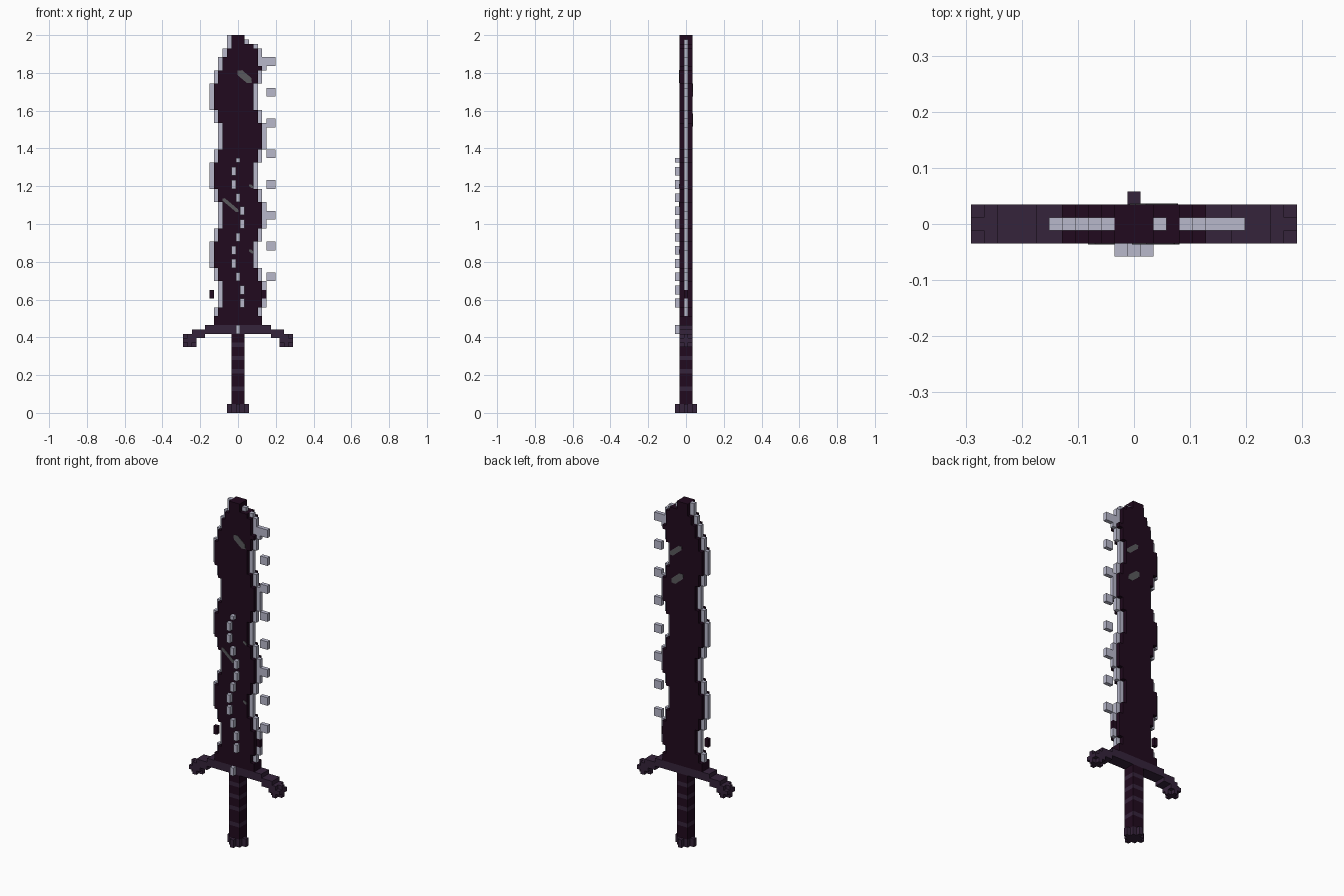
import bpy, bmesh, math
from mathutils import Vector

cube = bpy.data.objects.get("Cube")
if cube:
    bpy.data.objects.remove(cube, do_unlink=True)

V = 2 / 86  # size of one block


def material(name, rgb):
    m = bpy.data.materials.new(name)
    m.use_nodes = True
    m.diffuse_color = (*rgb, 1)
    bsdf = next(n for n in m.node_tree.nodes if n.type == 'BSDF_PRINCIPLED')
    bsdf.inputs["Base Color"].default_value = (*rgb, 1)
    bsdf.inputs["Roughness"].default_value = 0.8
    return m


DARK = material("dark plum", (0.015, 0.003, 0.013))
PURPLE = material("dusky purple", (0.036, 0.017, 0.043))
SILVER = material("pale silver", (0.48, 0.48, 0.60))
GREY = material("scratch grey", (0.10, 0.10, 0.11))


def finish(name, bm, mat):
    me = bpy.data.meshes.new(name)
    bm.to_mesh(me)
    bm.free()
    me.materials.append(mat)
    ob = bpy.data.objects.new(name, me)
    bpy.context.collection.objects.link(ob)
    return ob


def block(x0, x1, y0, y1, z0, z1):
    """All cells in an inclusive range."""
    return {(x, y, z) for x in range(x0, x1 + 1)
            for y in range(y0, y1 + 1) for z in range(z0, z1 + 1)}


def blocks(name, cells, mat):
    """Skin a set of cells with its outer faces only, then merge flat areas."""
    bm = bmesh.new()
    for c in cells:
        centre = Vector((c[0], c[1], c[2] + 0.5))
        for axis in range(3):
            for sign in (-1, 1):
                n = list(c)
                n[axis] += sign
                if tuple(n) in cells:
                    continue
                d, u, w = Vector(), Vector(), Vector()
                d[axis] = sign / 2
                u[(axis + 1) % 3] = 0.5
                w[(axis + 2) % 3] = sign / 2
                ring = (-u - w, u - w, u + w, w - u)
                bm.faces.new([bm.verts.new((centre + d + r) * V) for r in ring])
    bmesh.ops.remove_doubles(bm, verts=bm.verts, dist=V / 100)
    bmesh.ops.dissolve_limit(bm, angle_limit=0.01, verts=bm.verts, edges=bm.edges)
    return finish(name, bm, mat)


def sway(k):
    """Sideways offset of the wavy blade at layer k."""
    phase = (k - 51) % 18
    return -1 if phase < 6 else 1 if 9 <= phase < 15 else 0


def limits(k):
    """Left and right columns of the blade core, narrowed at the tip."""
    if k < 22:
        return -5, 5
    lo, hi = sway(k) - 4, sway(k) + 4
    if k > 78:
        hi = 4
    if k > 80:
        lo = -2
    if k > 82:
        lo, hi = -1, 3 if k == 83 else 1
    return lo, hi


# Blade core and its thin cutting edges
core, edge = set(), set()
for k in range(20, 86):
    lo, hi = limits(k)
    core |= block(lo, hi, -1, 1, k, k)
    if k >= 22:
        edge.add((lo - 1, 0, k))
        if k < 85:
            edge.add((hi + 1, 0, k))

# Dark nicks beside the lower blade
nicks = block(-6, -6, 0, 0, 26, 27) | block(6, 6, 0, 0, 26, 27)
blocks("blade_core", core, DARK)
blocks("blade_edge", edge - nicks, SILVER)
blocks("blade_nicks", nicks, DARK)

# Floating teeth along the left side
teeth = set()
for k in range(30, 80, 7):
    teeth |= block(7, 8, 0, 0, k, k + 1)
teeth |= block(6, 6, 0, 0, 79, 80)
blocks("teeth", teeth, SILVER)

# Raised studs winding up the front
studs = block(0, 0, -2, -2, 18, 19)
for k in range(24, 58, 3):
    studs |= block(sway(k), sway(k), -2, -2, k, min(k + 1, 57))
blocks("front_studs", studs, SILVER)

# Stepped crossguard with knobs that lack their corners
guard = block(-7, 7, -1, 1, 18, 19)
for s in (-1, 1):
    guard |= {(s * x, y, z) for x, y, z in block(8, 10, -1, 1, 17, 18)}
    guard |= {(s * x, y, z) for x, y, z in block(10, 12, -1, 1, 15, 17)
              if abs(x - 11) + abs(y) + abs(z - 16) < 3}
blocks("crossguard", guard, PURPLE)

# Grip with lighter wrapped bands
bands = set()
for k in (5, 9, 12, 15):
    bands |= block(-1, 1, -1, 1, k, k)
blocks("grip", block(-1, 1, -1, 1, 2, 17) - bands, DARK)
blocks("grip_bands", bands, PURPLE)

# Pommel with a prong on each side
pommel = block(-1, 1, -1, 1, 0, 1) | block(-2, 2, 0, 0, 0, 1) | block(0, 0, -2, 2, 0, 1)
blocks("pommel", pommel, PURPLE)


def scratch(name, x, z, length, width, side):
    """Thin slanted six-sided plate on the front (-1) or back (1) of the blade."""
    bm = bmesh.new()
    a, b = length / 2, width / 2
    outline = [(-a, 0), (b - a, -b), (a - b, -b), (a, 0), (a - b, b), (b - a, b)]
    t = math.radians(-40)
    pts = [(x + u * math.cos(t) - w * math.sin(t), z + u * math.sin(t) + w * math.cos(t))
           for u, w in outline]
    face = bm.faces.new([bm.verts.new((px, side * V * 1.5, pz)) for px, pz in pts])
    out = bmesh.ops.extrude_face_region(bm, geom=[face])["geom"]
    moved = [g for g in out if isinstance(g, bmesh.types.BMVert)]
    bmesh.ops.translate(bm, verts=moved, vec=(0, side * 0.002, 0))
    bmesh.ops.recalc_face_normals(bm, faces=bm.faces)
    finish(name, bm, GREY)


# Scratches on both sides
scratch("front_scratch_upper", 0.035, 1.78, 0.10, 0.036, -1)
scratch("front_scratch_middle", -0.04, 1.10, 0.11, 0.018, -1)
scratch("front_scratch_small", 0.07, 1.20, 0.03, 0.014, -1)
scratch("front_scratch_low", 0.07, 0.855, 0.03, 0.014, -1)
scratch("back_scratch_upper", 0.04, 1.71, 0.10, 0.028, 1)
scratch("back_scratch_lower", 0.03, 1.55, 0.10, 0.036, 1)
